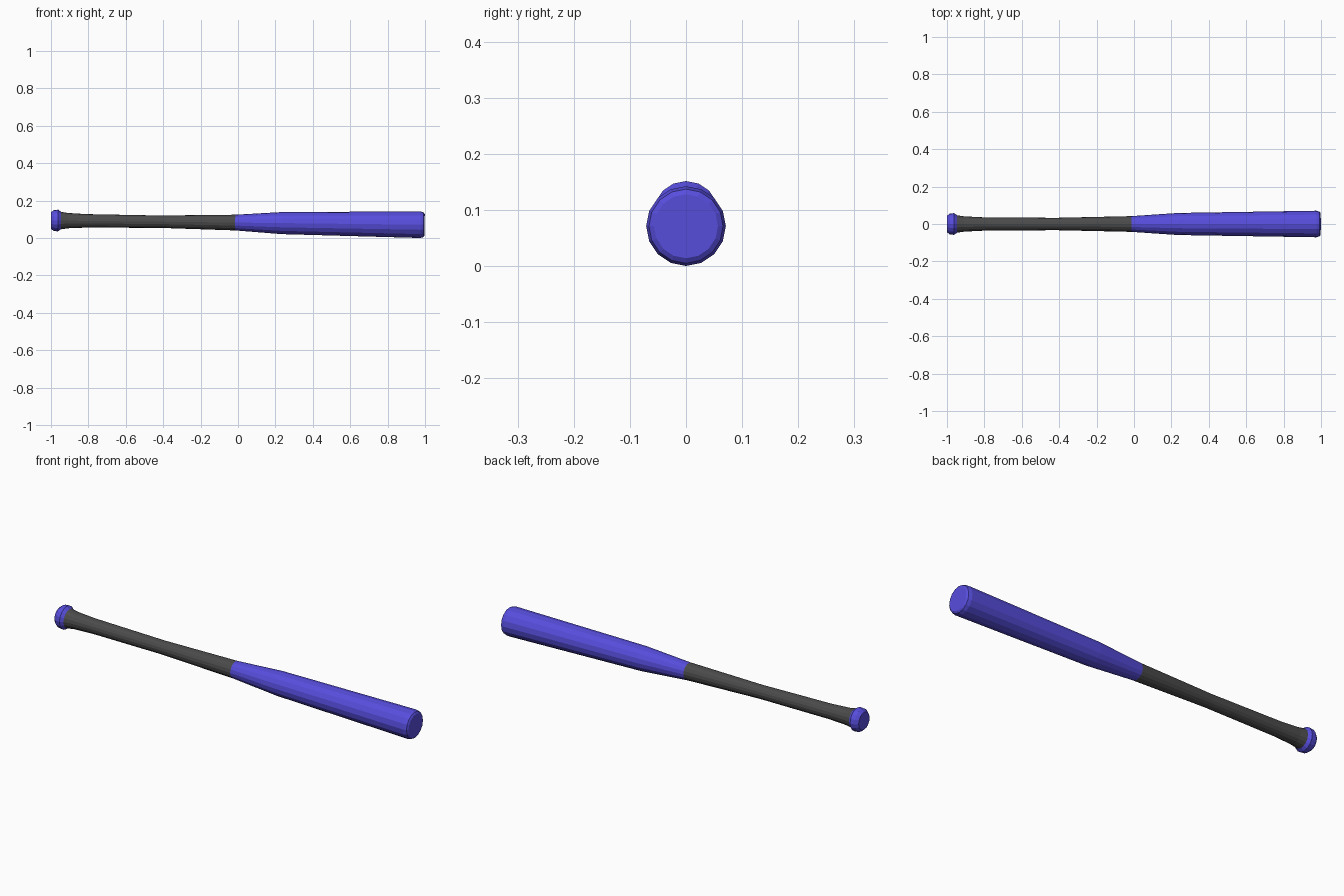
import bpy, bmesh, math

if "Cube" in bpy.data.objects:
    bpy.data.objects.remove(bpy.data.objects["Cube"])

SIDES = 16
TILT = 0.0115      # bat rests on its thick end, knob slightly raised
AXIS_Z = 0.0825


def material(name, rgb):
    m = bpy.data.materials.new(name)
    m.diffuse_color = (*rgb, 1)
    m.use_nodes = True
    m.node_tree.nodes["Principled BSDF"].inputs["Base Color"].default_value = m.diffuse_color
    return m


blue = material("violet_blue", (0.095, 0.075, 0.72))
grey = material("dark_grey", (0.07, 0.07, 0.07))


def lathe(name, profile, mat, cap_start=False, cap_end=False):
    """Turn (x, radius) points around the x axis."""
    bm = bmesh.new()
    rings = []
    for x, r in profile:
        angles = [2 * math.pi * i / SIDES for i in range(SIDES)]
        rings.append([bm.verts.new((x, r * math.sin(a), r * math.cos(a))) for a in angles])
    for a, b in zip(rings, rings[1:]):
        for i in range(SIDES):
            j = (i + 1) % SIDES
            bm.faces.new((a[i], a[j], b[j], b[i]))
    if cap_start:
        bm.faces.new(rings[0])
    if cap_end:
        bm.faces.new(rings[-1])
    bmesh.ops.recalc_face_normals(bm, faces=bm.faces)
    # open tubes: make sure the side faces point outwards
    f = min(bm.faces, key=lambda f: abs(f.normal.x))
    c = f.calc_center_median()
    if f.normal.y * c.y + f.normal.z * c.z < 0:
        bmesh.ops.reverse_faces(bm, faces=bm.faces)
    me = bpy.data.meshes.new(name)
    bm.to_mesh(me)
    bm.free()
    me.materials.append(mat)
    ob = bpy.data.objects.new(name, me)
    ob.location.z = AXIS_Z
    ob.rotation_euler.y = TILT
    bpy.context.collection.objects.link(ob)
    return ob


# Knob at the handle end
lathe("knob", [(-1.0, 0.044), (-0.985, 0.056), (-0.962, 0.058), (-0.947, 0.047)],
      blue, cap_start=True)
# Wrapped grip, flared next to the knob
lathe("grip", [(-0.947, 0.047), (-0.91, 0.041), (-0.81, 0.036), (-0.42, 0.033),
               (-0.015, 0.042)], grey)
# Barrel with a bevelled flat tip
lathe("barrel", [(-0.015, 0.042), (0.235, 0.059), (0.975, 0.071), (0.992, 0.066),
                 (0.998, 0.057)], blue, cap_end=True)
